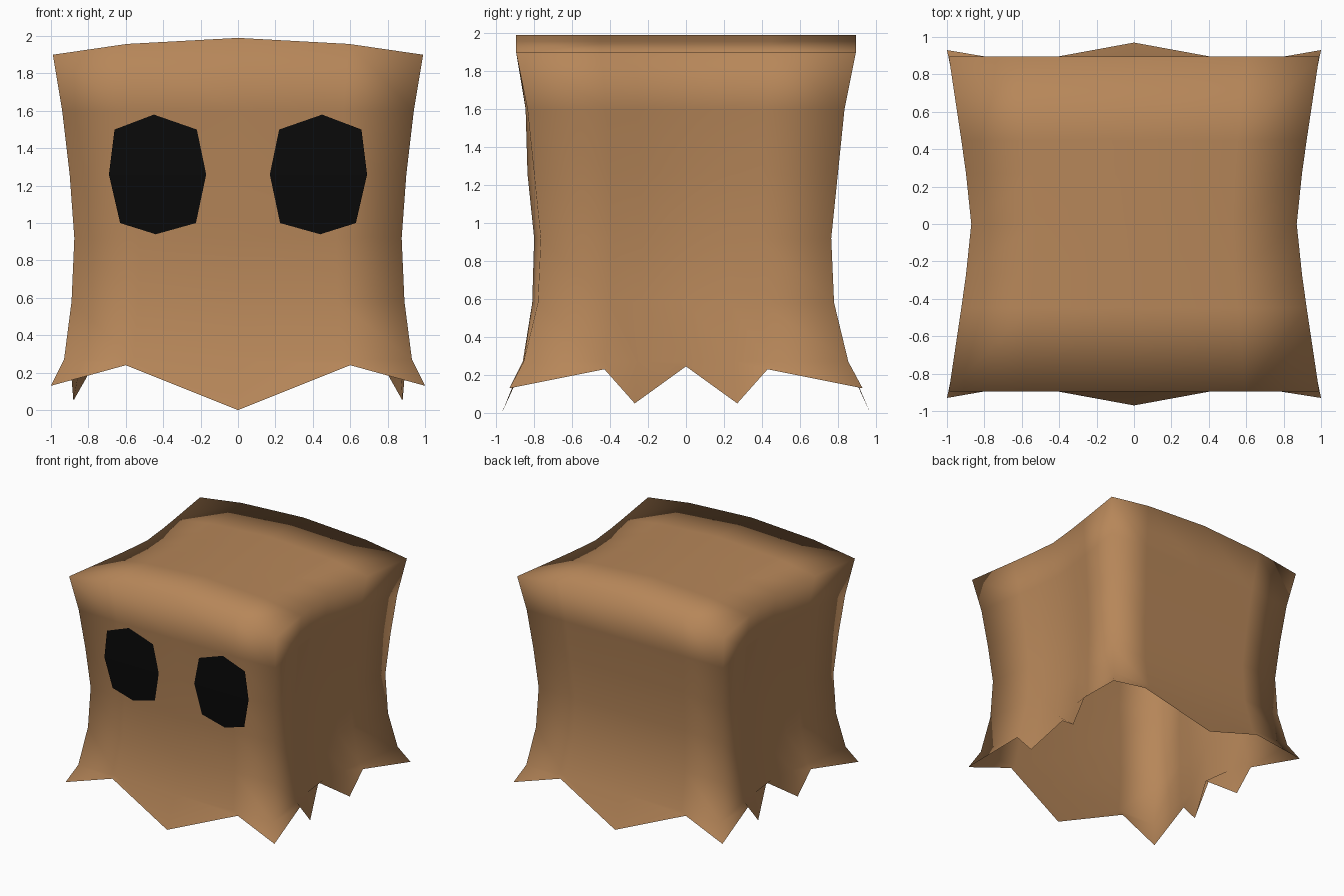
import bpy, bmesh

if "Cube" in bpy.data.objects:
    bpy.data.objects.remove(bpy.data.objects["Cube"])


def material(name, rgb):
    m = bpy.data.materials.new(name)
    m.diffuse_color = (*rgb, 1)
    m.use_nodes = True
    m.node_tree.nodes["Principled BSDF"].inputs["Base Color"].default_value = m.diffuse_color
    return m


def make_object(name, bm, mat, smooth=True):
    bmesh.ops.recalc_face_normals(bm, faces=bm.faces[:])
    me = bpy.data.meshes.new(name)
    for f in bm.faces:
        f.smooth = smooth
    bm.to_mesh(me)
    bm.free()
    me.materials.append(mat)
    ob = bpy.data.objects.new(name, me)
    bpy.context.collection.objects.link(ob)
    return ob


def sign(a):
    return (a > 0) - (a < 0)


paper = material("brown_paper", (0.47, 0.24, 0.10))
black = material("black", (0.003, 0.003, 0.003))

# Corner section per level: height, half width, half depth, front bulge
LEVELS = [(1.90, 0.99, 0.895, 0.0), (1.60, 0.94, 0.835, 0.01),
          (1.26, 0.90, 0.80, 0.035), (0.92, 0.875, 0.765, 0.035),
          (0.58, 0.89, 0.78, 0.03), (0.27, 0.93, 0.855, 0.005)]
U = [-1, -0.6, 0, 0.6, 1]                       # columns across the front
V = [-1, -0.5, -0.3, 0, 0.3, 0.5, 1]            # columns along the sides
FOLD = {0: 0.12, 0.3: 0.092, 0.5: 0.067, 1: 0}  # side crease depth
# Torn hem: points on the front/back and on the sides
HEM_FRONT = {0: (0, 0.97, 0.0), 0.6: (0.60, 0.86, 0.24), 1: (1.0, 0.93, 0.13)}
HEM_SIDE = {0.5: (0.895, 0.43, 0.23), 0.3: (0.88, 0.27, 0.05), 0: (0.77, 0, 0.245)}


def point(u, v, k):
    if k == len(LEVELS):
        x, y, z = HEM_FRONT[abs(u)] if abs(v) == 1 else HEM_SIDE[abs(v)]
        return (sign(u) * x, sign(v) * y, z)
    z, w, d, bulge = LEVELS[k]
    if k == 0:
        z += 0.09 * (1 - u * u)
    y = v * d
    if v == -1 and abs(u) < 1:
        y -= bulge
    return (u * (w - FOLD[abs(v)]), y, z)


# Bag: walls as a ring of columns, plus the arched top
ring = ([(u, -1) for u in U] + [(1, v) for v in V[1:]]
        + [(u, 1) for u in U[-2::-1]] + [(-1, v) for v in V[-2:0:-1]])
bm = bmesh.new()
verts = {}


def vert(u, v, k):
    if (u, v, k) not in verts:
        verts[u, v, k] = bm.verts.new(point(u, v, k))
    return verts[u, v, k]


for k in range(len(LEVELS)):
    for a, b in zip(ring, ring[1:] + ring[:1]):
        bm.faces.new([vert(*a, k), vert(*a, k + 1), vert(*b, k + 1), vert(*b, k)])
for u0, u1 in zip(U, U[1:]):
    for v0, v1 in zip(V, V[1:]):
        bm.faces.new([vert(u0, v0, 0), vert(u1, v0, 0), vert(u1, v1, 0), vert(u0, v1, 0)])
make_object("paper_bag", bm, paper)

# Eyes: black eight-sided patches following the front wall
EYE = [(0.45, 1.58), (0.66, 1.50), (0.69, 1.26), (0.63, 1.00),
       (0.44, 0.94), (0.225, 1.00), (0.17, 1.26), (0.22, 1.50)]


def front_y(z):
    for (z0, _, d0, b0), (z1, _, d1, b1) in zip(LEVELS, LEVELS[1:]):
        if z >= z1:
            t = (z0 - z) / (z0 - z1)
            return -((d0 + b0) * (1 - t) + (d1 + b1) * t) - 0.006
    return -0.8


for side, label in ((-1, "left"), (1, "right")):
    bm = bmesh.new()
    centre = bm.verts.new((side * 0.44, front_y(1.26), 1.26))
    rim = [bm.verts.new((side * x, front_y(z), z)) for x, z in EYE]
    for a, b in zip(rim, rim[1:] + rim[:1]):
        bm.faces.new([centre, a, b])
    make_object(label + "_eye_hole", bm, black, smooth=False)
